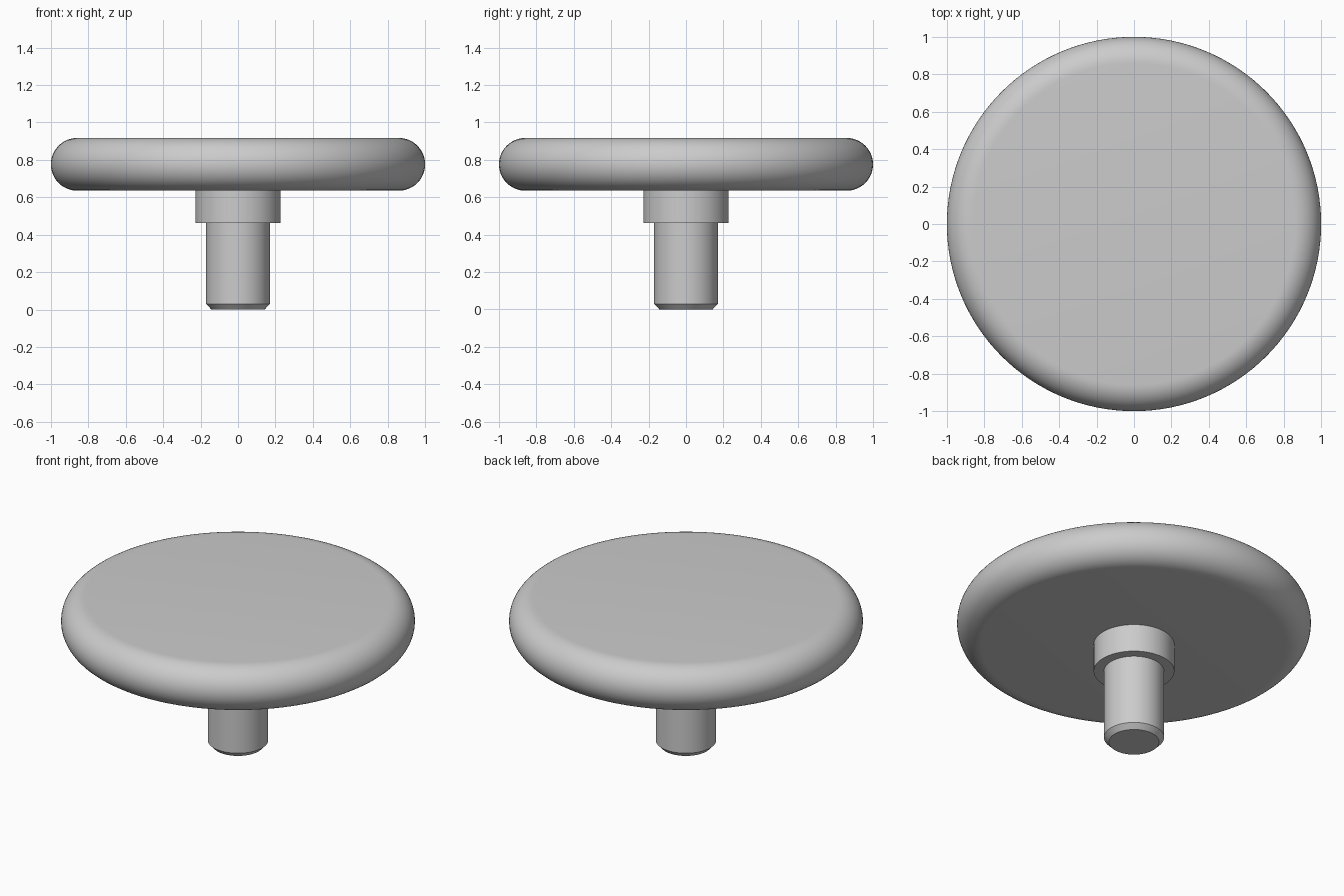
import bpy
import bmesh
from math import cos, sin, pi, radians

cube = bpy.data.objects.get("Cube")
if cube:
    bpy.data.objects.remove(cube, do_unlink=True)

# Single plain grey finish
grey = bpy.data.materials.new("plain grey")
grey.use_nodes = True
colour = (0.6, 0.6, 0.6, 1)
grey.diffuse_color = colour
grey.node_tree.nodes["Principled BSDF"].inputs["Base Color"].default_value = colour


def lathe(name, profile, sides=128):
    """Turn a bottom-to-top (radius, height) profile into a capped solid."""
    bm = bmesh.new()
    rings = []
    for r, z in profile:
        rings.append([bm.verts.new((r * cos(2 * pi * i / sides),
                                    r * sin(2 * pi * i / sides), z))
                      for i in range(sides)])
    for low, high in zip(rings, rings[1:]):
        for i in range(sides):
            j = (i + 1) % sides
            bm.faces.new((low[i], low[j], high[j], high[i]))
    bm.faces.new(rings[0][::-1])
    bm.faces.new(rings[-1])
    mesh = bpy.data.meshes.new(name)
    bm.to_mesh(mesh)
    bm.free()
    mesh.materials.append(grey)
    obj = bpy.data.objects.new(name, mesh)
    bpy.context.collection.objects.link(obj)
    bpy.ops.object.select_all(action="DESELECT")
    obj.select_set(True)
    bpy.context.view_layer.objects.active = obj
    bpy.ops.object.shade_smooth_by_angle(angle=radians(30))
    return obj


# Round disc with a fully rounded rim
base, top = 0.635, 0.917
rim = (top - base) / 2
steps = 24
lathe("disc", [(1 - rim + rim * cos(a), base + rim + rim * sin(a))
               for a in (-pi / 2 + pi * k / steps for k in range(steps + 1))])

# Collar under the disc
collar_base = 0.462
lathe("collar", [(0.228, collar_base), (0.228, base)])

# Stem with a chamfered foot
lathe("stem", [(0.142, 0), (0.17, 0.03), (0.17, collar_base)])
